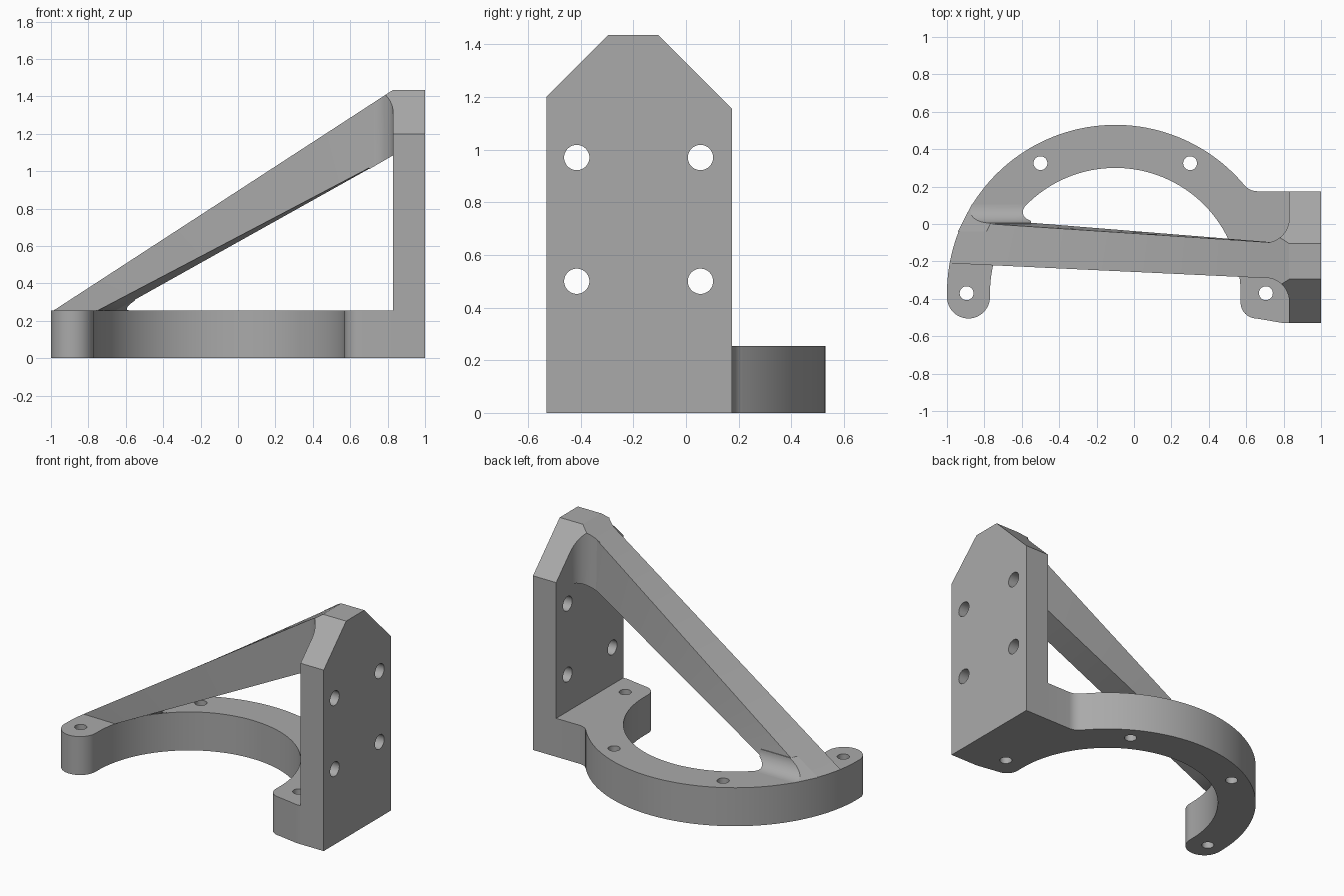
import bpy, bmesh, math
from mathutils import Vector

if "Cube" in bpy.data.objects:
    bpy.data.objects.remove(bpy.data.objects["Cube"], do_unlink=True)

grey = bpy.data.materials.new("plain_grey")
grey.use_nodes = True
grey.diffuse_color = (0.4, 0.4, 0.4, 1)
grey.node_tree.nodes["Principled BSDF"].inputs["Base Color"].default_value = grey.diffuse_color

BASE_H, TOP, RIB_LOW = 0.255, 1.435, 1.085
WALL_X = 0.83


def arc(cx, cy, r, a0, a1, n):
    """Points on an arc, angles in degrees."""
    angles = [math.radians(a0 + (a1 - a0) * i / n) for i in range(n + 1)]
    return [(cx + r * math.cos(a), cy + r * math.sin(a)) for a in angles]


def finish(name, bm):
    bmesh.ops.recalc_face_normals(bm, faces=bm.faces)
    mesh = bpy.data.meshes.new(name)
    bm.to_mesh(mesh)
    bm.free()
    mesh.materials.append(grey)
    obj = bpy.data.objects.new(name, mesh)
    bpy.context.collection.objects.link(obj)
    return obj


def prism(points, axis, lo, hi):
    """Extrude a profile along z (points are x, y) or x (points are y, z)."""
    bm = bmesh.new()
    place = (lambda p: (p[0], p[1], lo)) if axis == "z" else (lambda p: (lo, p[0], p[1]))
    face = bm.faces.new([bm.verts.new(place(p)) for p in points])
    new = bmesh.ops.extrude_face_region(bm, geom=[face])["geom"]
    shift = Vector((0, 0, hi - lo)) if axis == "z" else Vector((hi - lo, 0, 0))
    bmesh.ops.translate(bm, vec=shift, verts=[v for v in new if isinstance(v, bmesh.types.BMVert)])
    return bm


def trim(bm, point, normal):
    """Cut away everything on the normal's side and cap the cut."""
    geom = bm.verts[:] + bm.edges[:] + bm.faces[:]
    cut = bmesh.ops.bisect_plane(bm, geom=geom, plane_co=point, plane_no=normal, clear_outer=True)
    edges = [e for e in cut["geom_cut"] if isinstance(e, bmesh.types.BMEdge)]
    if edges:
        bmesh.ops.holes_fill(bm, edges=[e for e in bm.edges if e.is_boundary], sides=0)


def activate(obj):
    bpy.ops.object.select_all(action="DESELECT")
    obj.select_set(True)
    bpy.context.view_layer.objects.active = obj


def drill(obj, centres, r, axis, lo, hi):
    """Bore round holes through a part."""
    for c in centres:
        cutter = finish("hole_cutter", prism(arc(c[0], c[1], r, 0, 352.5, 47), axis, lo, hi))
        mod = obj.modifiers.new("hole", "BOOLEAN")
        mod.operation, mod.solver, mod.object = "DIFFERENCE", "EXACT", cutter
        activate(obj)
        bpy.ops.object.modifier_apply(modifier=mod.name)
        bpy.data.objects.remove(cutter, do_unlink=True)


# Arched base: outer arc, rounded foot, inner arc, rounded foot by the wall
outline = (arc(0.66, 0.265, 0.09, 270, 216, 8)
           + arc(-0.1, -0.37, 0.9, 40, 180, 64)
           + arc(-0.885, -0.39, 0.115, 180, 360, 24)
           + arc(-0.1, -0.37, 0.67, 180, 0, 64)
           + arc(0.655, -0.42, 0.085, 180, 270, 12)
           + [(0.8, -0.53), (WALL_X, -0.53), (WALL_X, 0.175)])
base = finish("arched_base", prism(outline, "z", 0, BASE_H))
drill(base, [(-0.5, 0.325), (0.3, 0.325), (-0.895, -0.37), (0.705, -0.37)], 0.037, "z", -0.1, 0.4)

# Upright mounting plate with chamfered top
plate = finish("mounting_plate", prism(
    [(-0.53, 0), (0.175, 0), (0.175, 1.155), (-0.105, TOP), (-0.295, TOP), (-0.53, 1.2)],
    "x", WALL_X, 1))
drill(plate, [(y, z) for y in (-0.415, 0.055) for z in (0.5, 0.97)], 0.048, "x", 0.7, 1.1)

# Diagonal rib lofted from the base top to the plate
start = [Vector(p) for p in ((-0.986, -0.21, BASE_H), (-0.916, 0.01, BASE_H),
                             (-0.655, 0.015, BASE_H), (-0.75, -0.215, BASE_H))]
end = [Vector(p) for p in ((WALL_X, -0.295, TOP), (WALL_X, -0.105, TOP),
                           (WALL_X, -0.105, RIB_LOW), (WALL_X, -0.295, RIB_LOW))]
bm = bmesh.new()
rings = [[bm.verts.new(a.lerp(b, i / 16)) for a, b in zip(start, end)] for i in range(17)]
for r, s in zip(rings, rings[1:]):
    for k in range(4):
        j = (k + 1) % 4
        bm.faces.new((r[k], r[j], s[j], s[k]))
bm.faces.new(rings[0])
bm.faces.new(rings[-1])
rib = finish("diagonal_rib", bm)

# Hollow fillets where the rib flares into the plate
flares = []
for name, y, side, chamfer in (("back_flare", -0.1, 1, (0, 1, 1)),
                               ("front_flare", -0.287, -1, (0, -0.235, 0.23))):
    curve = arc(0.7, y + side * 0.13, 0.13, -90 * side, 0, 12)
    bm = prism(curve + [(WALL_X, y - side * 0.01)], "z", 0.8, 1.6)
    trim(bm, (WALL_X, 0, TOP), (-0.65, 0, 1))
    trim(bm, (WALL_X, 0, RIB_LOW), (0.58, 0, -1))
    trim(bm, (WALL_X, -0.105 if side > 0 else -0.295, TOP), chamfer)
    flares.append(finish(name, bm))

# Hollow fillet where the rib's back meets the base
bm = prism(arc(0.105, BASE_H + 0.1, 0.1, 180, 270, 12) + [(-0.04, BASE_H), (-0.04, BASE_H + 0.1)],
           "x", -0.95, -0.55)
low = Vector((-0.58, 0.1, BASE_H))
trim(bm, start[1], (Vector((-0.88, 0.08, BASE_H)) - start[1]).cross(start[1] - end[1]) * -1
     if (Vector((-0.88, 0.08, BASE_H)) - start[1]).cross(start[1] - end[1]).z < 0
     else (Vector((-0.88, 0.08, BASE_H)) - start[1]).cross(start[1] - end[1]))
under = (low - start[2]).cross(end[2] - start[2])
trim(bm, start[2], -under if under.z > 0 else under)
foot = finish("rib_foot_fillet", bm)

for part in [base, plate, rib, foot] + flares:
    activate(part)
    bpy.ops.object.shade_smooth_by_angle(angle=math.radians(30))
